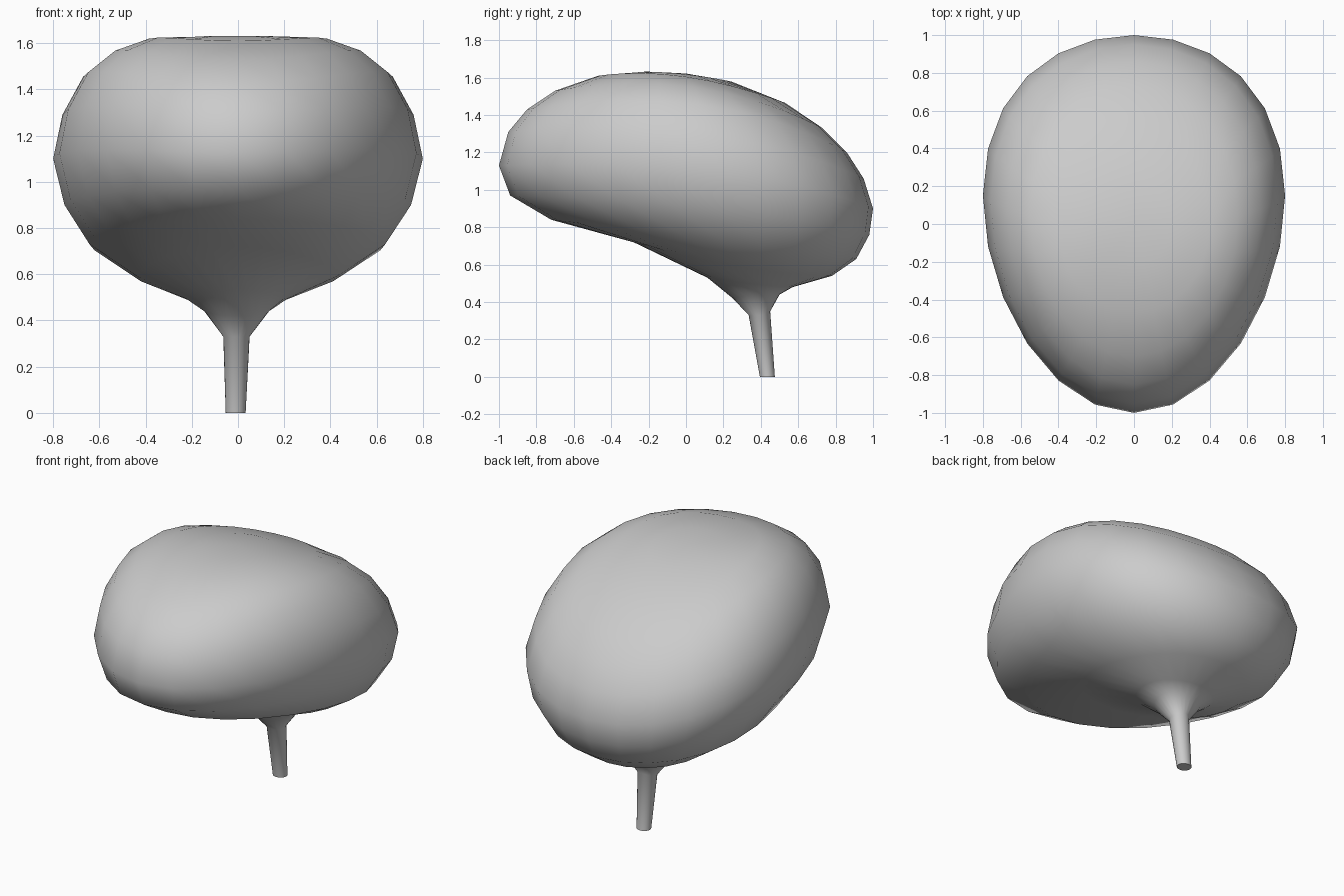
import bpy, bmesh, math

if "Cube" in bpy.data.objects:
    bpy.data.objects.remove(bpy.data.objects["Cube"])

SIDES = 24
# Tilted loops, stem to crown: front y,z / back y,z / half width, y, z of the sides
RINGS = [
    (.395, 0, .475, 0, .043, .435, 0),
    (.335, .33, .45, .35, .057, .395, .33),
    (.25, .42, .50, .44, .14, .385, .44),
    (.115, .53, .57, .48, .22, .37, .495),
    (-.28, .72, .78, .54, .43, .28, .59),
    (-.72, .84, .91, .63, .64, .20, .73),
    (-.94, .97, .98, .76, .75, .17, .90),
    (-1.0, 1.13, 1.0, .90, .80, .15, 1.10),
    (-.95, 1.31, .95, 1.06, .76, .12, 1.29),
    (-.85, 1.43, .86, 1.20, .67, .08, 1.455),
    (-.70, 1.53, .73, 1.33, .55, .04, 1.55),
    (-.47, 1.61, .53, 1.465, .40, 0, 1.605),
    (-.22, 1.632, .24, 1.58, .20, 0, 1.618),
]


def blend(a, m, b, c):
    """Smooth curve through a, m, b at c = -1, 0, 1."""
    return m + (b - a) / 2 * c + ((a + b) / 2 - m) * c * c


bm = bmesh.new()
loops = []
for yf, zf, yb, zb, w, ys, zs in RINGS:
    shift = -.01 * max(0, 1 - zs)      # stem sits slightly off centre
    loop = []
    for i in range(SIDES):
        t = 2 * math.pi * i / SIDES
        c = math.cos(t)
        loop.append(bm.verts.new((w * math.sin(t) + shift,
                                  blend(yf, ys, yb, c), blend(zf, zs, zb, c))))
    loops.append(loop)

# Skin between loops
for a, b in zip(loops, loops[1:]):
    for i in range(SIDES):
        j = (i + 1) % SIDES
        bm.faces.new((a[i], a[j], b[j], b[i]))

# Stem end and crown
bm.faces.new(loops[0])
crown = bm.verts.new((0, 0, 1.622))
for i in range(SIDES):
    bm.faces.new((loops[-1][i], loops[-1][(i + 1) % SIDES], crown))
bmesh.ops.recalc_face_normals(bm, faces=bm.faces)

mesh = bpy.data.meshes.new("bulb_with_stem")
bm.to_mesh(mesh)
bm.free()
obj = bpy.data.objects.new("bulb_with_stem", mesh)
bpy.context.collection.objects.link(obj)
bpy.context.view_layer.objects.active = obj
obj.select_set(True)
bpy.ops.object.shade_smooth_by_angle(angle=math.radians(60))
